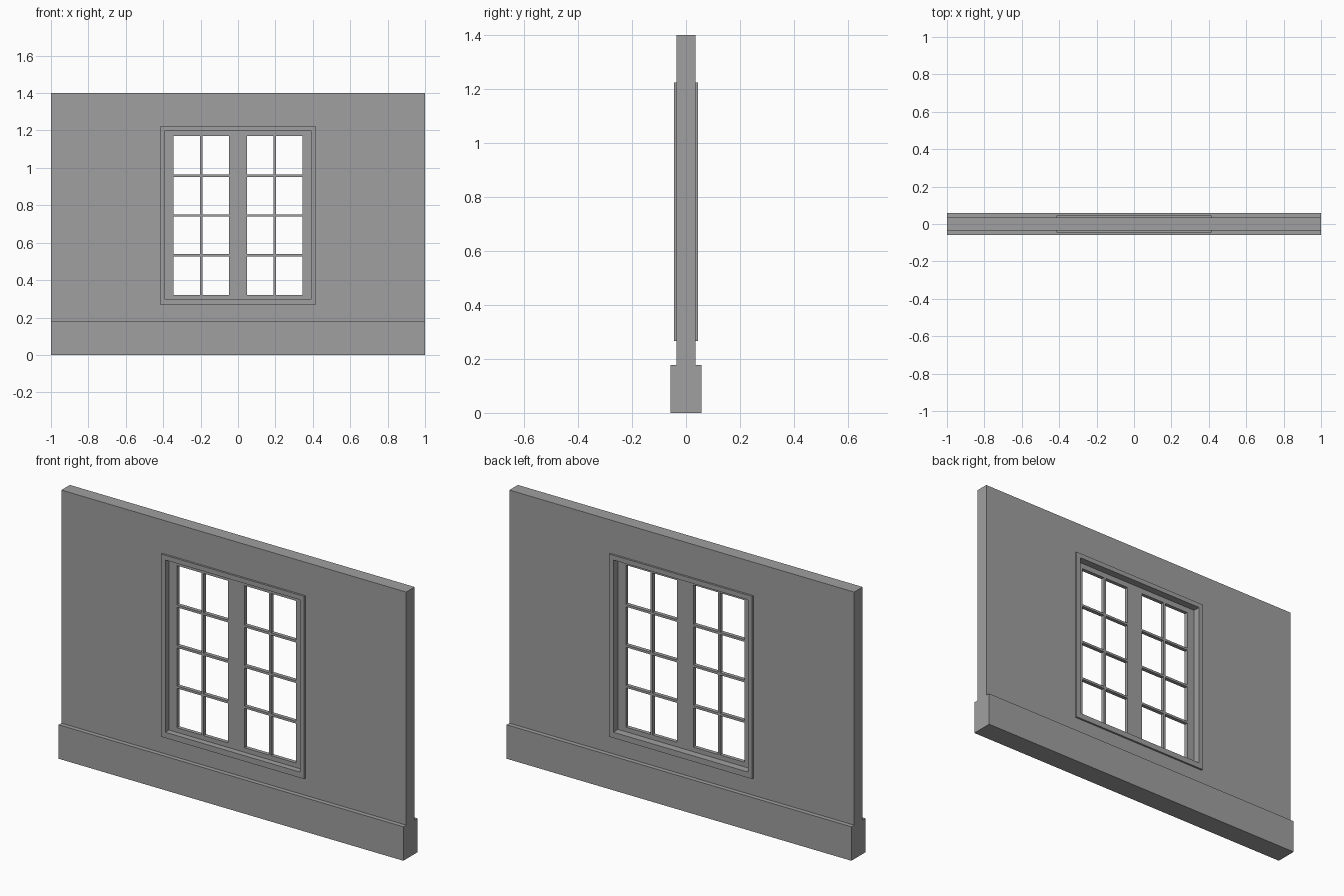
import bpy
import bmesh

cube = bpy.data.objects.get("Cube")
if cube:
    bpy.data.objects.remove(cube, do_unlink=True)

# One plain grey finish
grey = bpy.data.materials.new("plain_grey")
grey.use_nodes = True
COLOUR = (0.35, 0.35, 0.35, 1)
grey.diffuse_color = COLOUR
grey.node_tree.nodes["Principled BSDF"].inputs["Base Color"].default_value = COLOUR


def panel(name, xs, zs, front, back, is_hole=lambda i, j: False):
    """Upright slab on a grid of x and z lines, leaving some cells open."""
    bm = bmesh.new()
    verts = [[bm.verts.new((x, front, z)) for z in zs] for x in xs]
    for i in range(len(xs) - 1):
        for j in range(len(zs) - 1):
            if not is_hole(i, j):
                bm.faces.new((verts[i][j], verts[i + 1][j],
                              verts[i + 1][j + 1], verts[i][j + 1]))
    bmesh.ops.delete(bm, geom=[v for v in bm.verts if not v.link_faces], context='VERTS')
    sheet = bm.faces[:]
    result = bmesh.ops.extrude_face_region(bm, geom=sheet, use_keep_orig=True)
    moved = [g for g in result["geom"] if isinstance(g, bmesh.types.BMVert)]
    bmesh.ops.translate(bm, verts=moved, vec=(0, back - front, 0))
    bmesh.ops.recalc_face_normals(bm, faces=bm.faces[:])
    mesh = bpy.data.meshes.new(name)
    bm.to_mesh(mesh)
    bm.free()
    mesh.materials.append(grey)
    obj = bpy.data.objects.new(name, mesh)
    bpy.context.collection.objects.link(obj)
    return obj


def centre_cell(i, j):
    return i == 1 and j == 1


HEIGHT, PLINTH_TOP = 1.4, 0.178
OUT_X, OUT_LOW, OUT_HIGH = 0.415, 0.267, 1.225   # casing outside
IN_X, IN_LOW, IN_HIGH = 0.39, 0.297, 1.2         # casing inside

# Wall with window opening, standing on a thicker plinth
panel("wall", (-1, -OUT_X, OUT_X, 1), (PLINTH_TOP, OUT_LOW, OUT_HIGH, HEIGHT),
      -0.035, 0.035, centre_cell)
panel("plinth", (-1, 1), (0, PLINTH_TOP), -0.058, 0.058)

# Casing lining the opening, proud of both wall faces
panel("window_casing", (-OUT_X, -IN_X, IN_X, OUT_X),
      (OUT_LOW, IN_LOW, IN_HIGH, OUT_HIGH), -0.045, 0.045, centre_cell)

# Recessed sash: two leaves, each two panes wide and four panes high
BAR = 0.006
PANE_X, MULLION, LOW, HIGH = 0.345, 0.047, 0.321, 1.171
middle = (PANE_X + MULLION) / 2
right_lines = [MULLION, middle - BAR, middle + BAR, PANE_X, IN_X]
xs = [-x for x in reversed(right_lines)] + right_lines
zs = [IN_LOW, LOW]
for row in range(1, 4):
    z = LOW + (HIGH - LOW) * row / 4
    zs += [z - BAR, z + BAR]
zs += [HIGH, IN_HIGH]
panel("window_sash", xs, zs, -0.014, 0.006,
      lambda i, j: i % 2 == 1 and j % 2 == 1)
